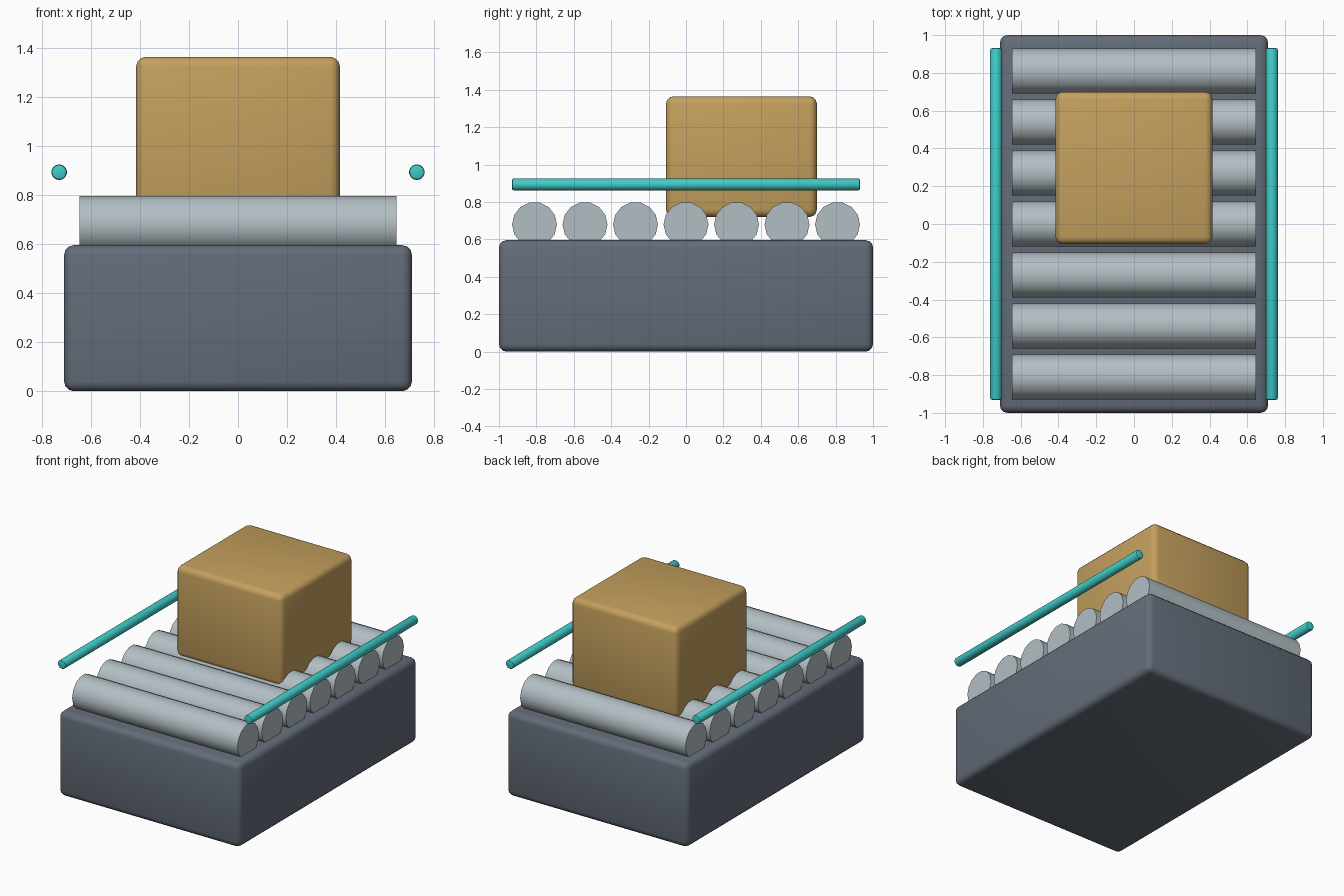
import bpy
import math

if "Cube" in bpy.data.objects:
    bpy.data.objects.remove(bpy.data.objects["Cube"])


def material(name, rgb):
    m = bpy.data.materials.new(name)
    m.diffuse_color = (*rgb, 1.0)
    m.use_nodes = True
    m.node_tree.nodes["Principled BSDF"].inputs["Base Color"].default_value = m.diffuse_color
    return m


slate = material("slate_grey", (0.125, 0.15, 0.19))
steel = material("light_steel", (0.45, 0.52, 0.55))
teal = material("teal", (0.05, 0.60, 0.58))
card = material("cardboard", (0.55, 0.35, 0.11))


def finish(name, mat, bevel=0.0, segments=3):
    """Name, colour, bevel and shade the active object."""
    ob = bpy.context.object
    ob.name = name
    ob.data.materials.append(mat)
    bpy.ops.object.transform_apply(location=False, rotation=True, scale=True)
    if bevel:
        mod = ob.modifiers.new("edge_bevel", 'BEVEL')
        mod.width = bevel
        mod.segments = segments
        mod.limit_method = 'ANGLE'
        mod.angle_limit = math.radians(40)
        bpy.ops.object.modifier_apply(modifier=mod.name)
    bpy.ops.object.shade_smooth_by_angle(angle=math.radians(40))
    return ob


def box(name, lo, hi, mat, bevel):
    centre = [(a + b) / 2 for a, b in zip(lo, hi)]
    bpy.ops.mesh.primitive_cube_add(size=1, location=centre)
    bpy.context.object.scale = [b - a for a, b in zip(lo, hi)]
    return finish(name, mat, bevel)


# Conveyor bed and the carton riding on it
box("conveyor_base", (-0.71, -1.0, 0.0), (0.71, 1.0, 0.596), slate, 0.04)
box("carton", (-0.416, -0.107, 0.72), (0.416, 0.70, 1.365), card, 0.04)

# Row of seven rollers across the bed
for i in range(7):
    bpy.ops.mesh.primitive_cylinder_add(
        vertices=14, radius=0.12, depth=1.294,
        location=(0, (i - 3) * 0.27, 0.68), rotation=(0, math.pi / 2, 0))
    finish(f"roller_{i + 1}", steel)

# Guard rails along both sides
for side, x in (("left", -0.73), ("right", 0.73)):
    bpy.ops.mesh.primitive_cylinder_add(
        vertices=14, radius=0.032, depth=1.862,
        location=(x, 0, 0.894), rotation=(math.pi / 2, 0, 0))
    finish(f"{side}_guard_rail", teal, 0.01, 2)
